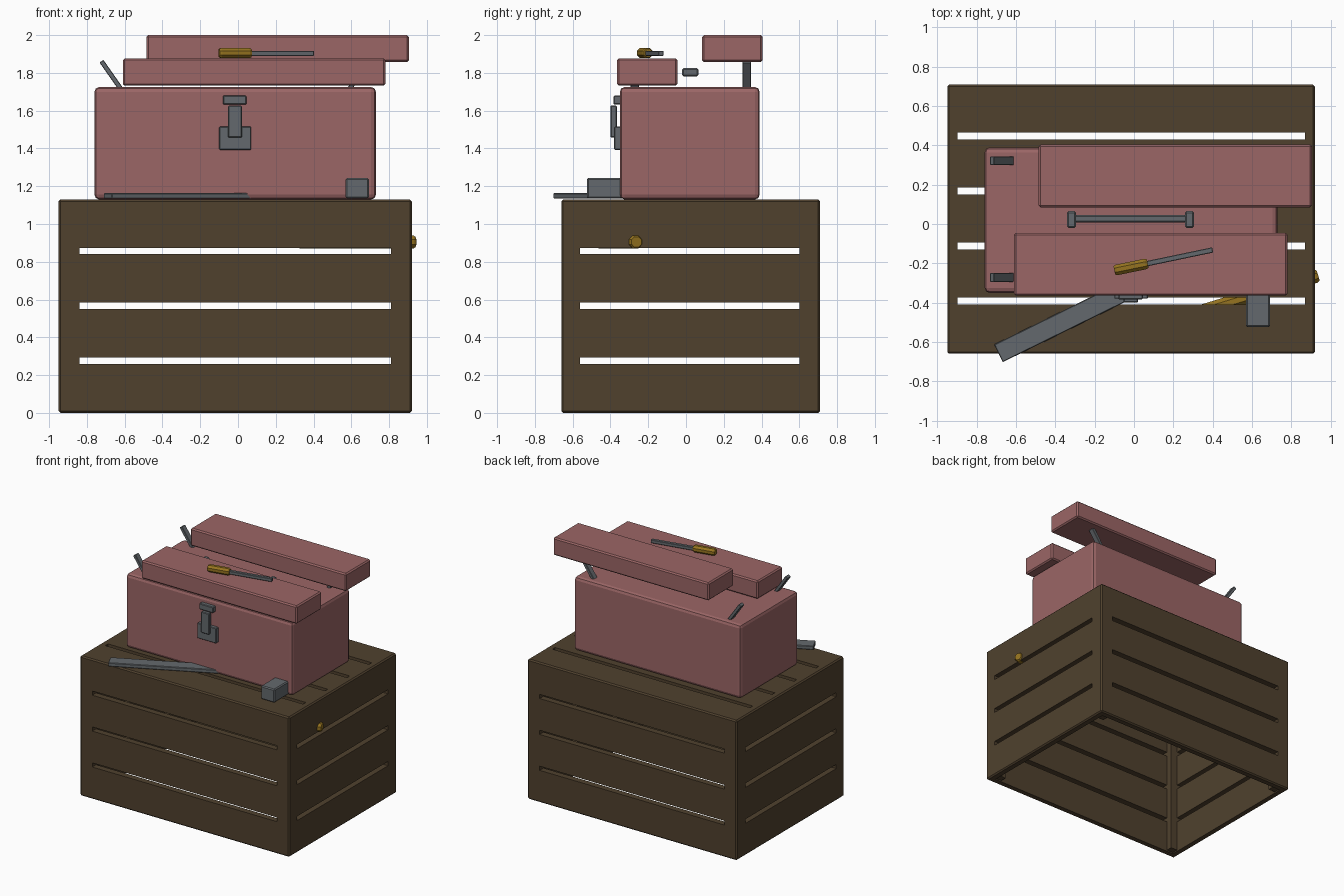
import bpy, bmesh, math
from mathutils import Vector, Matrix

if "Cube" in bpy.data.objects:
    bpy.data.objects.remove(bpy.data.objects["Cube"])


def mat(name, col):
    m = bpy.data.materials.new(name)
    m.diffuse_color = (*col, 1)
    m.use_nodes = True
    m.node_tree.nodes["Principled BSDF"].inputs["Base Color"].default_value = m.diffuse_color
    return m


WOOD = mat("dark_wood", (0.080, 0.053, 0.027))
PINK = mat("faded_red_paint", (0.33, 0.133, 0.133))
STEEL = mat("steel_grey", (0.127, 0.141, 0.153))
GOLD = mat("yellow_handle", (0.305, 0.174, 0.014))


def finish(name, bm, material, matrix=None):
    if matrix is not None:
        bm.transform(matrix)
    bmesh.ops.recalc_face_normals(bm, faces=bm.faces)
    me = bpy.data.meshes.new(name)
    bm.to_mesh(me)
    bm.free()
    me.materials.append(material)
    ob = bpy.data.objects.new(name, me)
    bpy.context.collection.objects.link(ob)
    return ob


def box(name, x, y, z, material, bevel=0.0, seg=1, matrix=None):
    """Box from (min, max) ranges, with optional bevelled edges."""
    bm = bmesh.new()
    bmesh.ops.create_cube(bm, size=1)
    for v in bm.verts:
        v.co = Vector([(r[0] + r[1]) / 2 + c * (r[1] - r[0]) for r, c in zip((x, y, z), v.co)])
    if bevel:
        bmesh.ops.bevel(bm, geom=bm.edges[:], offset=bevel, segments=seg,
                        profile=0.5, affect='EDGES')
    return finish(name, bm, material, matrix)


def along(a, b):
    """Matrix placing local +x along a -> b, starting at a, local y level."""
    a, b = Vector(a), Vector(b)
    d = (b - a).normalized()
    side = Vector((0, 0, 1)).cross(d).normalized()
    up = d.cross(side)
    m = Matrix((d, side, up)).transposed().to_4x4()
    m.translation = a
    return m, (b - a).length


def bar(name, a, b, w, h, material, bevel=0.0):
    m, length = along(a, b)
    return box(name, (0, length), (-w / 2, w / 2), (-h / 2, h / 2), material, bevel, 1, m)


def grip(name, a, b, r, material):
    """Eight-sided tool handle with chamfered ends."""
    m, length = along(a, b)
    bm = bmesh.new()
    rings = []
    for px, pr in ((0, r * 0.8), (0.012, r), (length - 0.012, r), (length, r * 0.8)):
        rings.append([bm.verts.new((px, pr * math.cos((k + .5) * math.pi / 4) / math.cos(math.pi / 8),
                                    pr * math.sin((k + .5) * math.pi / 4) / math.cos(math.pi / 8)))
                      for k in range(8)])
    for p, q in zip(rings, rings[1:]):
        for k in range(8):
            bm.faces.new((p[k], p[(k + 1) % 8], q[(k + 1) % 8], q[k]))
    bm.faces.new(rings[0])
    bm.faces.new(rings[-1])
    return finish(name, bm, material, m)


# Crate: hollow shell, open underneath, with slots between the slats
X, Y, Z = (-0.95, 0.92), (-0.66, 0.71), (0.0, 1.13)
crate = box("crate_shell", X, Y, Z, WOOD, 0.01)
cutters = [box("cut", (X[0] + .05, X[1] - .05), (Y[0] + .05, Y[1] - .05), (-0.2, 1.08), WOOD)]
for z in (0.26, 0.55, 0.84):
    cutters.append(box("cut", (-0.84, 0.81), (-1, 1), (z, z + 0.034), WOOD))
    cutters.append(box("cut", (-1.2, 1.2), (-0.56, 0.60), (z, z + 0.034), WOOD))
for y in (-0.41, -0.13, 0.15, 0.43):
    cutters.append(box("cut", (-0.899, 0.869), (y, y + 0.035), (1.0, 1.3), WOOD))
for c in cutters:
    c.hide_render = True
    mod = crate.modifiers.new("cut", 'BOOLEAN')
    mod.operation = 'DIFFERENCE'
    mod.solver = 'EXACT'
    mod.object = c
bpy.context.view_layer.update()
dg = bpy.context.evaluated_depsgraph_get()
cut_mesh = bpy.data.meshes.new_from_object(crate.evaluated_get(dg))
crate.modifiers.clear()
crate.data = cut_mesh
for c in cutters:
    bpy.data.objects.remove(c)

# Corner posts inside the crate
for i, x in enumerate(((-0.905, -0.84), (0.81, 0.875))):
    for j, y in enumerate(((-0.615, -0.56), (0.60, 0.665))):
        box(f"crate_post_{i}{j}", x, y, (0.01, 1.09), WOOD)

# Toolbox body and its two offset lids
box("toolbox_body", (-0.76, 0.73), (-0.35, 0.39), (1.13, 1.725), PINK, 0.025, 2)
box("front_lid", (-0.61, 0.78), (-0.365, -0.045), (1.732, 1.877), PINK, 0.01)
box("back_lid", (-0.485, 0.905), (0.085, 0.405), (1.857, 2.0), PINK, 0.01)

# Hinge arms, mirrored about the body centre
for s in (-1, 1):
    for y in (-0.272, 0.322):
        bar(f"hinge_arm_{s}_{y}", (-0.015 + s * 0.57, y, 1.665), (-0.015 + s * 0.708, y, 1.862),
            0.045, 0.025, STEEL, 0.003)

# Carry handle between the lids
box("carry_bar", (-0.32, 0.285), (0.008, 0.045), (1.785, 1.82), STEEL, 0.006)
for i, x in enumerate((-0.34, 0.26)):
    box(f"carry_bar_end_{i}", (x, x + 0.045), (-0.02, 0.065), (1.78, 1.825), STEEL, 0.008)

# Front latch
box("latch_plate", (-0.10, 0.07), (-0.38, -0.345), (1.393, 1.515), STEEL, 0.004)
box("latch_hasp", (-0.053, 0.02), (-0.40, -0.366), (1.457, 1.627), STEEL, 0.005)
box("latch_catch", (-0.08, 0.045), (-0.383, -0.345), (1.632, 1.68), STEEL, 0.005)

# Loose steel block and flat bar on the crate
box("steel_block", (0.57, 0.693), (-0.525, -0.34), (1.135, 1.243), STEEL, 0.008)
bar("flat_bar", (-0.69, -0.658, 1.149), (0.10, -0.27, 1.149), 0.1, 0.03, STEEL, 0.004)

# Screwdriver on the front lid
grip("screwdriver_handle", (-0.10, -0.236, 1.905), (0.07, -0.201, 1.905), 0.027, GOLD)
bar("screwdriver_blade", (0.06, -0.203, 1.903), (0.40, -0.132, 1.903), 0.027, 0.027, STEEL, 0.003)

# Tool handle poking out of the crate side
grip("crate_tool_handle", (0.32, -0.452, 0.905), (0.937, -0.262, 0.905), 0.034, GOLD)
